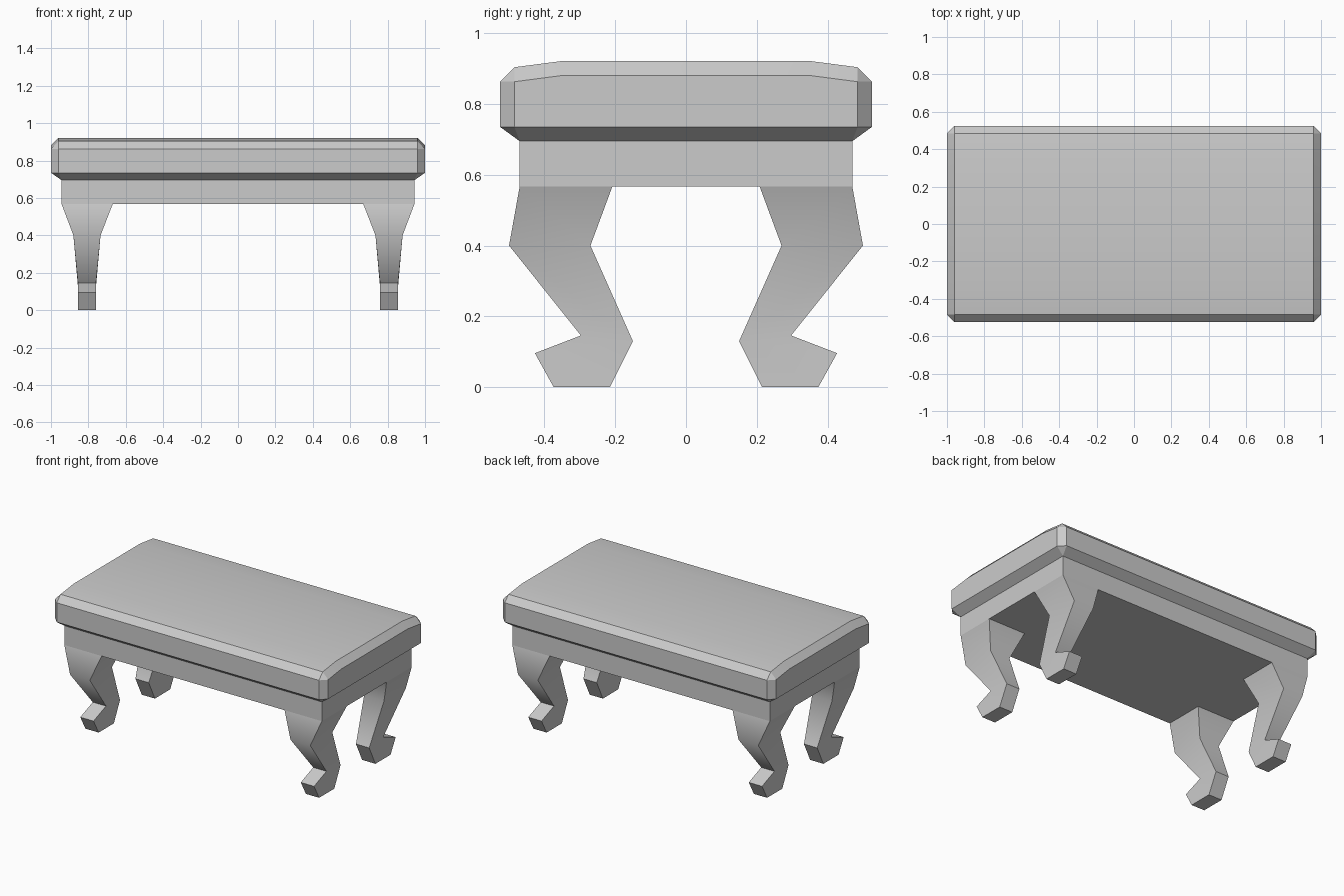
import bpy, bmesh, math

if "Cube" in bpy.data.objects:
    bpy.data.objects.remove(bpy.data.objects["Cube"])


def finish(name, bm, angle):
    """Turn a bmesh into a named object, smooth below the given angle."""
    bmesh.ops.recalc_face_normals(bm, faces=bm.faces)
    mesh = bpy.data.meshes.new(name)
    bm.to_mesh(mesh)
    bm.free()
    obj = bpy.data.objects.new(name, mesh)
    bpy.context.collection.objects.link(obj)
    bpy.ops.object.select_all(action='DESELECT')
    obj.select_set(True)
    bpy.context.view_layer.objects.active = obj
    bpy.ops.object.shade_smooth_by_angle(angle=math.radians(angle))
    return obj


def hull(name, quarter):
    """Convex solid from the points of one quarter, mirrored in x and y."""
    bm = bmesh.new()
    for x, y, z in quarter:
        for sx in (-1, 1):
            for sy in (-1, 1):
                bm.verts.new((sx * x, sy * y, z))
    bmesh.ops.convex_hull(bm, input=bm.verts)
    bmesh.ops.dissolve_limit(bm, angle_limit=math.radians(1),
                             verts=bm.verts, edges=bm.edges)
    return finish(name, bm, 25)


# Cushion: chamfered slab with a gently crowned top
hull("cushion", [
    (0.943, 0.47, 0.695),                              # underside
    (0.96, 0.525, 0.735), (1.0, 0.485, 0.735),         # lower rim
    (0.96, 0.525, 0.863), (1.0, 0.485, 0.863), (1.0, 0.347, 0.881),  # upper rim
    (0.96, 0.485, 0.904), (0.96, 0.347, 0.922),        # top
])

# Apron: plain box below the cushion
hull("apron", [(0.943, 0.47, 0.567), (0.943, 0.47, 0.695)])

# Cabriole leg sections: outer (y, z), inner (y, z), x range
sections = [
    ((0.47, 0.567), (0.208, 0.567), (0.67, 0.943)),    # top
    ((0.50, 0.40), (0.27, 0.40), (0.735, 0.88)),       # knee
    ((0.297, 0.146), (0.15, 0.13), (0.759, 0.856)),    # ankle
]
toe = [(0.427, 0.096), (0.374, 0.0), (0.215, 0.0)]

bm = bmesh.new()
rings = []
for (yo, zo), (yi, zi), (x0, x1) in sections:
    rings.append([bm.verts.new(p) for p in
                  ((x0, yo, zo), (x1, yo, zo), (x1, yi, zi), (x0, yi, zi))])
for a, b in zip(rings, rings[1:]):
    for i in range(4):
        j = (i + 1) % 4
        bm.faces.new((a[i], a[j], b[j], b[i]))

# Foot: the toe profile carried across the ankle width
o0, o1, i1, i0 = rings[-1]
x0, x1 = sections[-1][2]
left = [o0] + [bm.verts.new((x0, y, z)) for y, z in toe] + [i0]
right = [o1] + [bm.verts.new((x1, y, z)) for y, z in toe] + [i1]
bm.faces.new(left)
bm.faces.new(right)
for k in range(4):
    bm.faces.new((left[k], left[k + 1], right[k + 1], right[k]))

legs = finish("legs", bm, 50)
mirror = legs.modifiers.new("mirror", 'MIRROR')
mirror.use_axis = (True, True, False)
